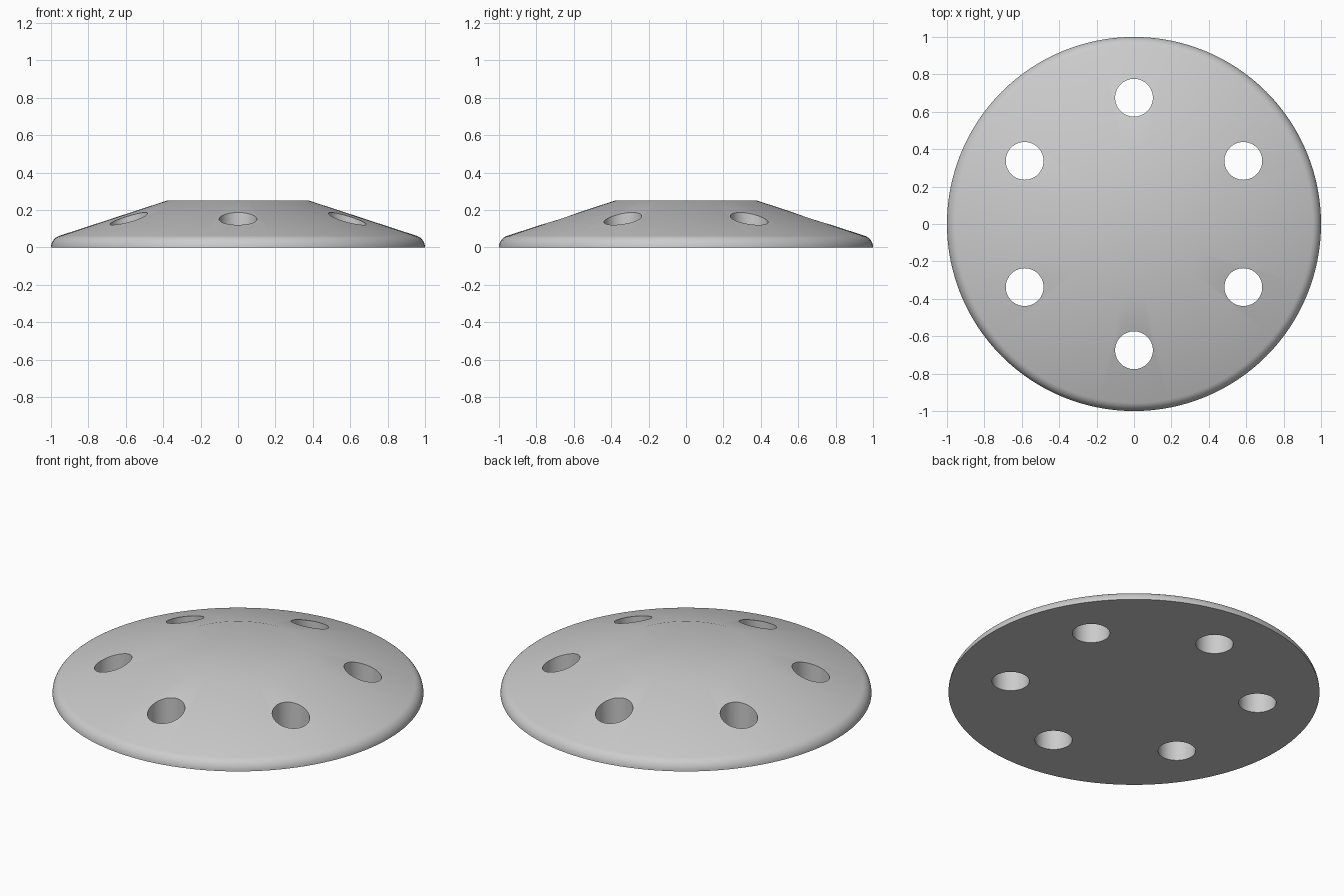
import bpy, bmesh, math
from mathutils import Matrix

cube = bpy.data.objects.get("Cube")
if cube:
    bpy.data.objects.remove(cube, do_unlink=True)

TOP_RADIUS, HEIGHT = 0.38, 0.25
EDGE_RADIUS = 0.065
HOLE_RADIUS, HOLE_RING, HOLES = 0.101, 0.675, 6
SEGMENTS = 128

grey = bpy.data.materials.new("light_grey")
grey.use_nodes = True
colour = (0.6, 0.6, 0.6, 1)
grey.diffuse_color = colour
grey.node_tree.nodes["Principled BSDF"].inputs["Base Color"].default_value = colour


def make_object(name, bm):
    bmesh.ops.recalc_face_normals(bm, faces=bm.faces)
    mesh = bpy.data.meshes.new(name)
    bm.to_mesh(mesh)
    bm.free()
    mesh.materials.append(grey)
    obj = bpy.data.objects.new(name, mesh)
    bpy.context.collection.objects.link(obj)
    return obj


# Disc body: rounded rim, sloping cone and flat top, turned around z
slope = math.radians(72)
profile = []
for i in range(9):
    a = slope * i / 8
    profile.append((1 - EDGE_RADIUS + EDGE_RADIUS * math.cos(a), EDGE_RADIUS * math.sin(a)))
profile.append((TOP_RADIUS, HEIGHT))

bm = bmesh.new()
rings = []
for r, z in profile:
    angles = [math.tau * k / SEGMENTS for k in range(SEGMENTS)]
    rings.append([bm.verts.new((r * math.cos(a), r * math.sin(a), z)) for a in angles])
for low, high in zip(rings, rings[1:]):
    for k in range(SEGMENTS):
        n = (k + 1) % SEGMENTS
        bm.faces.new((low[k], low[n], high[n], high[k]))
bm.faces.new(rings[0][::-1])
bm.faces.new(rings[-1])
disc = make_object("perforated_disc", bm)

# Cutter: ring of vertical cylinders
bm = bmesh.new()
for k in range(HOLES):
    place = (Matrix.Rotation(math.tau * k / HOLES, 4, "Z")
             @ Matrix.Translation((0, HOLE_RING, 0)))
    bmesh.ops.create_cone(bm, cap_ends=True, segments=64, radius1=HOLE_RADIUS,
                          radius2=HOLE_RADIUS, depth=1, matrix=place)
cutter = make_object("hole_cutter", bm)
cutter.hide_render = True

# Cut the holes, then smooth while keeping the hole rims sharp
cut = disc.modifiers.new("holes", "BOOLEAN")
cut.operation = "DIFFERENCE"
cut.solver = "EXACT"
cut.object = cutter
bpy.ops.object.select_all(action="DESELECT")
disc.select_set(True)
bpy.context.view_layer.objects.active = disc
bpy.ops.object.modifier_apply(modifier=cut.name)
bpy.data.objects.remove(cutter, do_unlink=True)
bpy.ops.object.shade_smooth_by_angle(angle=math.radians(30))
